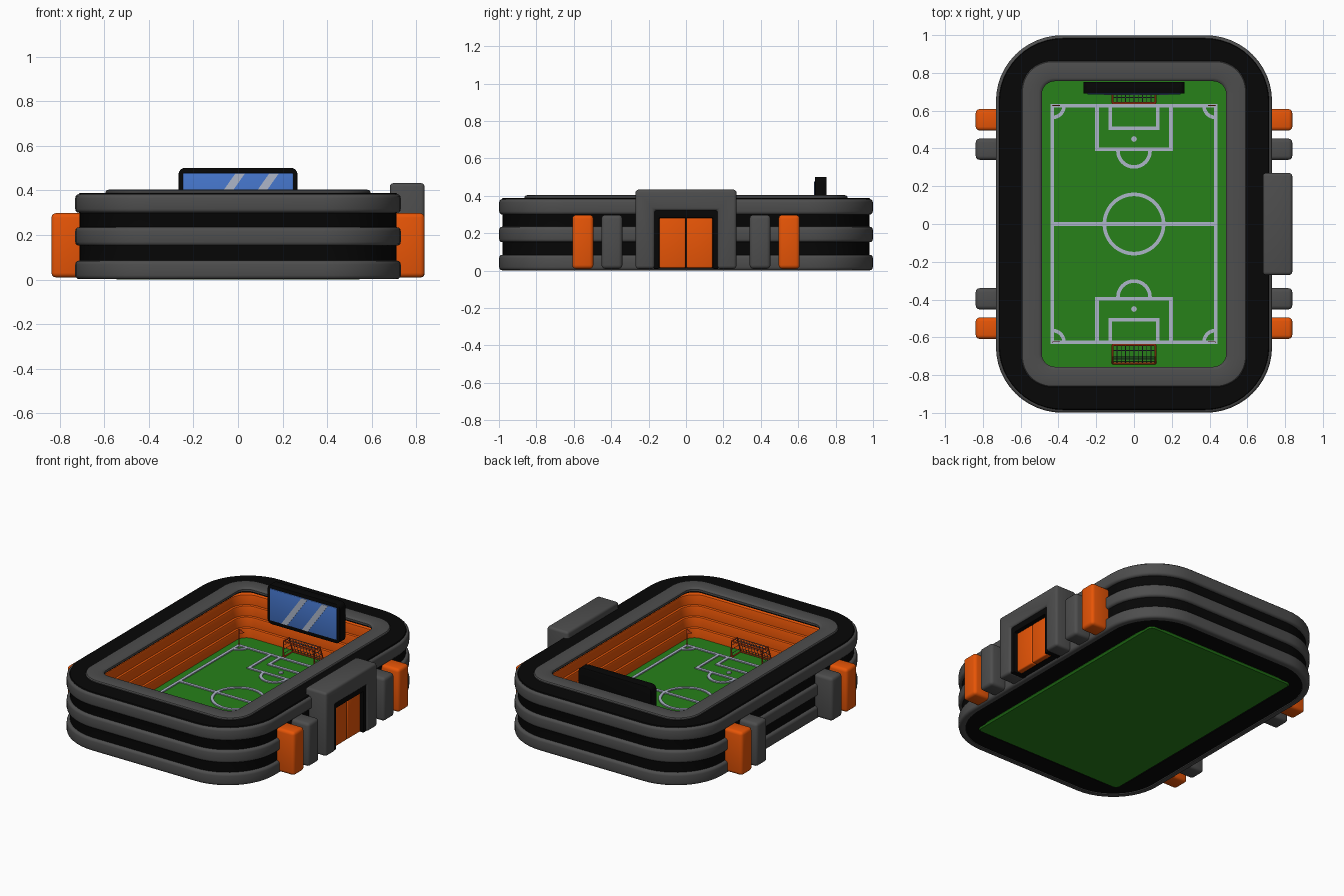
import bpy, bmesh
from math import cos, sin, pi, radians
from mathutils import Vector

if "Cube" in bpy.data.objects:
    bpy.data.objects.remove(bpy.data.objects["Cube"])


def material(name, rgb):
    m = bpy.data.materials.new(name)
    m.diffuse_color = (*rgb, 1)
    m.use_nodes = True
    m.node_tree.nodes["Principled BSDF"].inputs["Base Color"].default_value = m.diffuse_color
    return m


BLACK = material("black", (0.002, 0.002, 0.002))
GREY = material("grey", (0.075, 0.075, 0.075))
ORANGE = material("orange", (0.8, 0.09, 0.002))
GREEN = material("green", (0.02, 0.22, 0.01))
WHITE = material("line_white", (0.42, 0.47, 0.58))
BLUE = material("screen_blue", (0.06, 0.18, 0.6))
RED = material("goal_red", (0.6, 0.06, 0.01))
NET = material("net", (0.1, 0.1, 0.15))


def finish(name, bm, mat):
    bmesh.ops.recalc_face_normals(bm, faces=bm.faces)
    me = bpy.data.meshes.new(name)
    bm.to_mesh(me)
    bm.free()
    ob = bpy.data.objects.new(name, me)
    bpy.context.collection.objects.link(ob)
    me.materials.append(mat)
    return ob


def ring(name, profile, mat, closed=True, seg=12):
    """Loft rounded rectangles; profile points are (half width, corner radius, z)."""
    bm = bmesh.new()
    loops = []
    for hx, r, z in profile:
        hy = hx + 0.268
        loop = []
        for k, (sx, sy) in enumerate([(1, 1), (-1, 1), (-1, -1), (1, -1)]):
            for i in range(seg + 1):
                a = (k + i / seg) * pi / 2
                loop.append(bm.verts.new((sx * (hx - r) + r * cos(a), sy * (hy - r) + r * sin(a), z)))
        loops.append(loop)
    n = len(loops[0])
    for a, b in zip(loops, loops[1:] + (loops[:1] if closed else [])):
        for i in range(n):
            bm.faces.new((a[i], a[(i + 1) % n], b[(i + 1) % n], b[i]))
    if not closed:
        bm.faces.new(loops[0])
        bm.faces.new(loops[-1])
    return finish(name, bm, mat)


def box(name, lo, hi, mat, bevel=0.0):
    lo, hi = Vector(lo), Vector(hi)
    bm = bmesh.new()
    bmesh.ops.create_cube(bm, size=1)
    for v in bm.verts:
        v.co = Vector((v.co[i] * (hi - lo)[i] + (lo + hi)[i] / 2 for i in range(3)))
    if bevel:
        bmesh.ops.bevel(bm, geom=bm.edges[:], offset=bevel, segments=3, profile=0.5, affect='EDGES')
    return finish(name, bm, mat)


def prism(name, pts, move, mat, bevel=0.0):
    bm = bmesh.new()
    f = bm.faces.new([bm.verts.new(p) for p in pts])
    ext = bmesh.ops.extrude_face_region(bm, geom=[f])["geom"]
    bmesh.ops.translate(bm, vec=move, verts=[v for v in ext if isinstance(v, bmesh.types.BMVert)])
    if bevel:
        bmesh.ops.recalc_face_normals(bm, faces=bm.faces)
        bmesh.ops.bevel(bm, geom=bm.edges[:], offset=bevel, segments=3, profile=0.5, affect='EDGES')
    return finish(name, bm, mat)


def tubes(name, paths, radius, mat, res=2):
    """Tubes along open paths, as one mesh."""
    cu = bpy.data.curves.new(name, 'CURVE')
    cu.dimensions = '3D'
    cu.bevel_depth, cu.bevel_resolution, cu.use_fill_caps = radius, res, True
    for pts in paths:
        sp = cu.splines.new('POLY')
        sp.points.add(len(pts) - 1)
        for p, q in zip(sp.points, pts):
            p.co = (*q, 1)
    tmp = bpy.data.objects.new(name + "_path", cu)
    bpy.context.collection.objects.link(tmp)
    me = bpy.data.meshes.new_from_object(tmp.evaluated_get(bpy.context.evaluated_depsgraph_get()))
    bpy.data.objects.remove(tmp)
    me.materials.clear()
    me.materials.append(mat)
    bpy.context.collection.objects.link(bpy.data.objects.new(name, me))


def ribbons(name, paths, half, z0, z1, mat):
    """Flat mitred strips along (2D points, cyclic) paths."""
    bm = bmesh.new()
    for pts, cyclic in paths:
        p = [Vector(q) for q in pts]
        n = len(p)
        rows = []
        for i in range(n):
            d0 = (p[i] - p[i - 1]).normalized() if cyclic or i else None
            d1 = (p[(i + 1) % n] - p[i]).normalized() if cyclic or i < n - 1 else d0
            d0 = d0 or d1
            t = (d0 + d1).normalized()
            side = Vector((-t.y, t.x)) * half / max(t.dot(d1), 0.3)
            a, b = p[i] + side, p[i] - side
            rows.append([bm.verts.new((*q, z)) for q, z in ((a, z0), (a, z1), (b, z1), (b, z0))])
        for i in range(n if cyclic else n - 1):
            r, s = rows[i], rows[(i + 1) % n]
            for k in range(4):
                bm.faces.new((r[k], r[(k + 1) % 4], s[(k + 1) % 4], s[k]))
        if not cyclic:
            bm.faces.new(rows[0])
            bm.faces.new(rows[-1])
    finish(name, bm, mat)


# Black shell with roof lip
ring("shell", [(0.712, 0.335, 0.008), (0.712, 0.335, 0.37), (0.717, 0.34, 0.38), (0.712, 0.335, 0.389),
               (0.50, 0.08, 0.389), (0.50, 0.08, 0.368), (0.56, 0.13, 0.366), (0.56, 0.13, 0.008)], BLACK)

# Grey outer bands with rounded edges
for i, z in enumerate((0.002, 0.152, 0.3)):
    h, b, w, r = 0.083, 0.017, 0.731, 0.35
    curve = [radians(a) for a in (0, 30, 60, 90)]
    low = [(w - b + b * sin(a), r - b + b * sin(a), z + b - b * cos(a)) for a in curve]
    top = [(x, q, 2 * z + h - zz) for x, q, zz in reversed(low)]
    ring(f"outer_band_{i}", low + top + [(0.69, 0.315, z + h), (0.69, 0.315, z)], GREY)

# Grey roof ring
ring("roof_ring", [(0.595, 0.16, 0.38), (0.595, 0.16, 0.394), (0.59, 0.155, 0.401), (0.58, 0.145, 0.404),
                   (0.505, 0.085, 0.404), (0.495, 0.075, 0.401), (0.488, 0.07, 0.394), (0.488, 0.07, 0.38)], GREY)

# Orange stepped stands
steps = [(0.56, 0.13, 0.05)]
for k in range(4):
    x, r, z = 0.49 + 0.014 * k, 0.07 + 0.014 * k, 0.135 + 0.068 * k
    steps += [(x, r, 0.05 if k == 0 else z - 0.068), (x, r, z - 0.012),
              (x + 0.003, r + 0.003, z - 0.004), (x + 0.01, r + 0.01, z)]
steps += [(0.56, 0.13, 0.339)]
ring("stands", steps, ORANGE)

# Pitch slab
Z = 0.07
ring("pitch", [(0.545, 0.03, 0), (0.555, 0.04, 0.01), (0.555, 0.04, Z)], GREEN, closed=False)


# Pitch markings
def arc(cx, cy, r, a0, a1, n=16):
    return [(cx + r * cos(radians(a0 + (a1 - a0) * i / n)), cy + r * sin(radians(a0 + (a1 - a0) * i / n)))
            for i in range(n + 1)]


X, Y = 0.432, 0.626
marks = [([(-X, -Y), (X, -Y), (X, Y), (-X, Y)], True),
         ([(-X, 0), (X, 0)], False), (arc(0, 0, 0.157, 0, 360, 48)[:-1], True)]
for s in (-1, 1):
    for w, y in ((0.196, 0.395), (0.125, 0.507)):
        marks.append(([(-w, s * Y), (-w, s * y), (w, s * y), (w, s * Y)], False))
    marks.append((arc(0, s * 0.387, 0.085, 0, -180 * s), False))
    marks.append((arc(0, s * 0.45, 0.005, 0, 360, 8)[:-1], True))
    for t in (-1, 1):
        marks.append(([(t * (X - x), s * (Y - y)) for x, y in arc(0, 0, 0.062, 0, 90, 8)], False))
ribbons("pitch_lines", marks, 0.0095, Z - 0.005, Z + 0.007, WHITE)

# Goals with nets, and corner flags
for s, side in ((-1, "front"), (1, "back")):
    w, h, y0, y1, yt = 0.113, Z + 0.11, s * 0.64, s * 0.738, s * 0.70
    frame = [[(-w, y0, Z), (-w, y0, h), (w, y0, h), (w, y0, Z)], [(-w, y1, Z + 0.004), (w, y1, Z + 0.004)]]
    frame += [[(t * w, y0, h), (t * w, yt, h), (t * w, y1, Z + 0.004), (t * w, y0, Z + 0.004)] for t in (-1, 1)]
    tubes(side + "_goal_frame", frame, 0.005, RED)
    net = [[(x, y0, h), (x, yt, h), (x, y1, Z)] for x in [w * (i / 5 - 1) for i in range(1, 10)]]
    for k in range(5):
        yb, zb = yt + (y1 - yt) * k / 4, h + (Z - h) * k / 4
        net.append([(-w, y0, zb), (-w, yb, zb), (w, yb, zb), (w, y0, zb)])
    net.append([(-w, (y0 + yt) / 2, h), (w, (y0 + yt) / 2, h)])
    tubes(side + "_goal_net", net, 0.002, NET, 0)
    for t, lr in ((-1, "left"), (1, "right")):
        tubes(f"{side}_{lr}_flag_pole", [[(t * X, s * Y, Z), (t * X, s * Y, Z + 0.115)]], 0.003, RED, 1)
        prism(f"{side}_{lr}_flag", [(t * X, s * Y, Z + 0.113), (t * X, s * Y, Z + 0.078),
                                    (t * (X - 0.04), s * Y, Z + 0.095)], (0, 0.003, 0), RED)

# Side pillars
for s, lr in ((-1, "left"), (1, "right")):
    for t, fb in ((-1, "front"), (1, "back")):
        for nm, a, b, m in (("grey", 0.34, 0.452, GREY), ("orange", 0.495, 0.608, ORANGE)):
            xs, ys = sorted((s * 0.69, s * 0.838)), sorted((t * a, t * b))
            box(f"{lr}_{fb}_{nm}_pillar", (xs[0], ys[0], 0.01), (xs[1], ys[1], 0.298), m, 0.02)


# Entrance on the right: portal, black inner frame, two doors
def arch(name, w, top, wi, topi, x0, x1, mat, bevel):
    u = [(-w, 0.01), (-w, top), (w, top), (w, 0.01), (wi, 0.01), (wi, topi), (-wi, topi), (-wi, 0.01)]
    prism(name, [(x0, y, z) for y, z in u], (x1 - x0, 0, 0), mat, bevel)


arch("portal", 0.27, 0.433, 0.168, 0.322, 0.682, 0.838, GREY, 0.016)
arch("door_frame", 0.175, 0.328, 0.143, 0.284, 0.69, 0.825, BLACK, 0.004)
box("door_backing", (0.69, -0.15, 0.012), (0.77, 0.15, 0.29), BLACK)
for s, nm in ((-1, "front"), (1, "back")):
    ys = sorted((s * 0.002, s * 0.142))
    box(nm + "_door", (0.75, ys[0], 0.014), (0.805, ys[1], 0.282), ORANGE, 0.008)

# Scoreboard with screen and reflections
prism("scoreboard", [(cx + 0.03 * cos(a), 0.69, cz + 0.03 * sin(a))
                     for k, (cx, cz) in enumerate([(0.237, 0.472), (-0.237, 0.472), (-0.237, 0.27), (0.237, 0.27)])
                     for a in [(k + i / 5) * pi / 2 for i in range(6)]], (0, 0.062, 0), BLACK, 0.004)
box("screen", (-0.247, 0.686, 0.265), (0.247, 0.70, 0.478), BLUE, 0.003)
for i, x in enumerate((-0.012, 0.14)):
    prism(f"screen_glint_{i}", [(x, 0.684, 0.476), (x + 0.043, 0.684, 0.476),
                                (x - 0.105, 0.684, 0.267), (x - 0.148, 0.684, 0.267)], (0, 0.006, 0), WHITE)

# Smooth shading, keeping hard edges
for ob in bpy.context.scene.objects:
    ob.select_set(True)
    bpy.context.view_layer.objects.active = ob
bpy.ops.object.shade_smooth_by_angle(angle=radians(35))
